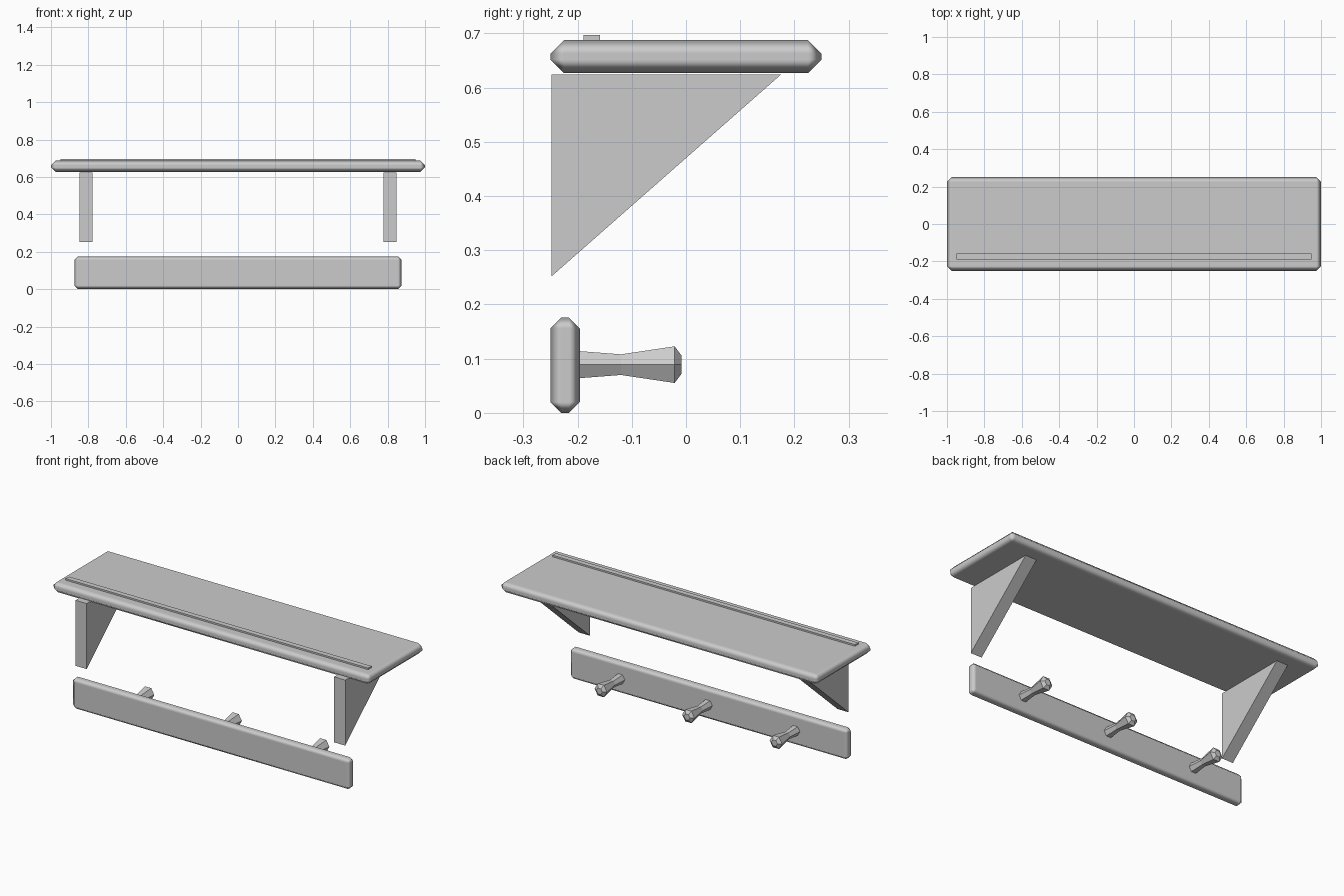
import bpy, bmesh
from math import radians, cos, sin, pi

cube = bpy.data.objects.get("Cube")
if cube:
    bpy.data.objects.remove(cube, do_unlink=True)

# One plain grey for every part
grey = bpy.data.materials.new("plain grey")
grey.use_nodes = True
colour = (0.6, 0.6, 0.6, 1)
grey.diffuse_color = colour
grey.node_tree.nodes["Principled BSDF"].inputs["Base Color"].default_value = colour


def add_object(name, bm):
    bmesh.ops.recalc_face_normals(bm, faces=bm.faces)
    mesh = bpy.data.meshes.new(name)
    bm.to_mesh(mesh)
    bm.free()
    mesh.materials.append(grey)
    obj = bpy.data.objects.new(name, mesh)
    bpy.context.collection.objects.link(obj)
    return obj


def add_box(name, low, high, bevel=0):
    bm = bmesh.new()
    bmesh.ops.create_cube(bm, size=1)
    for v in bm.verts:
        v.co = [(a + b) / 2 + c * (b - a) for a, b, c in zip(low, high, v.co)]
    obj = add_object(name, bm)
    if bevel:
        # Chamfered edges shaded round, with the broad faces kept flat
        obj.data.shade_smooth()
        mod = obj.modifiers.new("rounded edges", 'BEVEL')
        mod.width = bevel
        mod.segments = 1
        mod.limit_method = 'ANGLE'
        mod.angle_limit = radians(30)
        mod.harden_normals = True
    return obj


def add_bracket(name, x, width):
    bm = bmesh.new()
    corners = [(-0.248, 0.252), (0.175, 0.624), (-0.248, 0.624)]
    face = bm.faces.new([bm.verts.new((x - width / 2, y, z)) for y, z in corners])
    ext = bmesh.ops.extrude_face_region(bm, geom=[face])
    moved = [g for g in ext["geom"] if isinstance(g, bmesh.types.BMVert)]
    bmesh.ops.translate(bm, verts=moved, vec=(width, 0, 0))
    return add_object(name, bm)


def add_peg(name, x, z, sides=6):
    # Rings of (y, radius) along the peg, waisted in the middle
    profile = [(-0.21, 0.030), (-0.12, 0.022), (-0.021, 0.039), (-0.008, 0.019)]
    bm = bmesh.new()
    rings = [[bm.verts.new((x + r * cos(2 * pi * i / sides), y,
                            z + r * sin(2 * pi * i / sides)))
              for i in range(sides)] for y, r in profile]
    for a, b in zip(rings, rings[1:]):
        for i in range(sides):
            j = (i + 1) % sides
            bm.faces.new((a[i], a[j], b[j], b[i]))
    bm.faces.new(rings[0])
    bm.faces.new(rings[-1])
    return add_object(name, bm)


# Shelf board and the thin strip along its top
add_box("shelf_board", (-1, -0.25, 0.627), (1, 0.25, 0.688), 0.025)
add_box("shelf_strip", (-0.95, -0.189, 0.68), (0.95, -0.159, 0.697))

# Triangular brackets under the shelf
for side, sign in (("left", 1), ("right", -1)):
    add_bracket(side + "_bracket", sign * 0.8125, 0.07)

# Peg rail and its three pegs
add_box("peg_rail", (-0.875, -0.25, 0), (0.875, -0.196, 0.176), 0.02)
for side, x in (("left", 0.55), ("middle", 0), ("right", -0.55)):
    add_peg(side + "_peg", x, 0.089)
